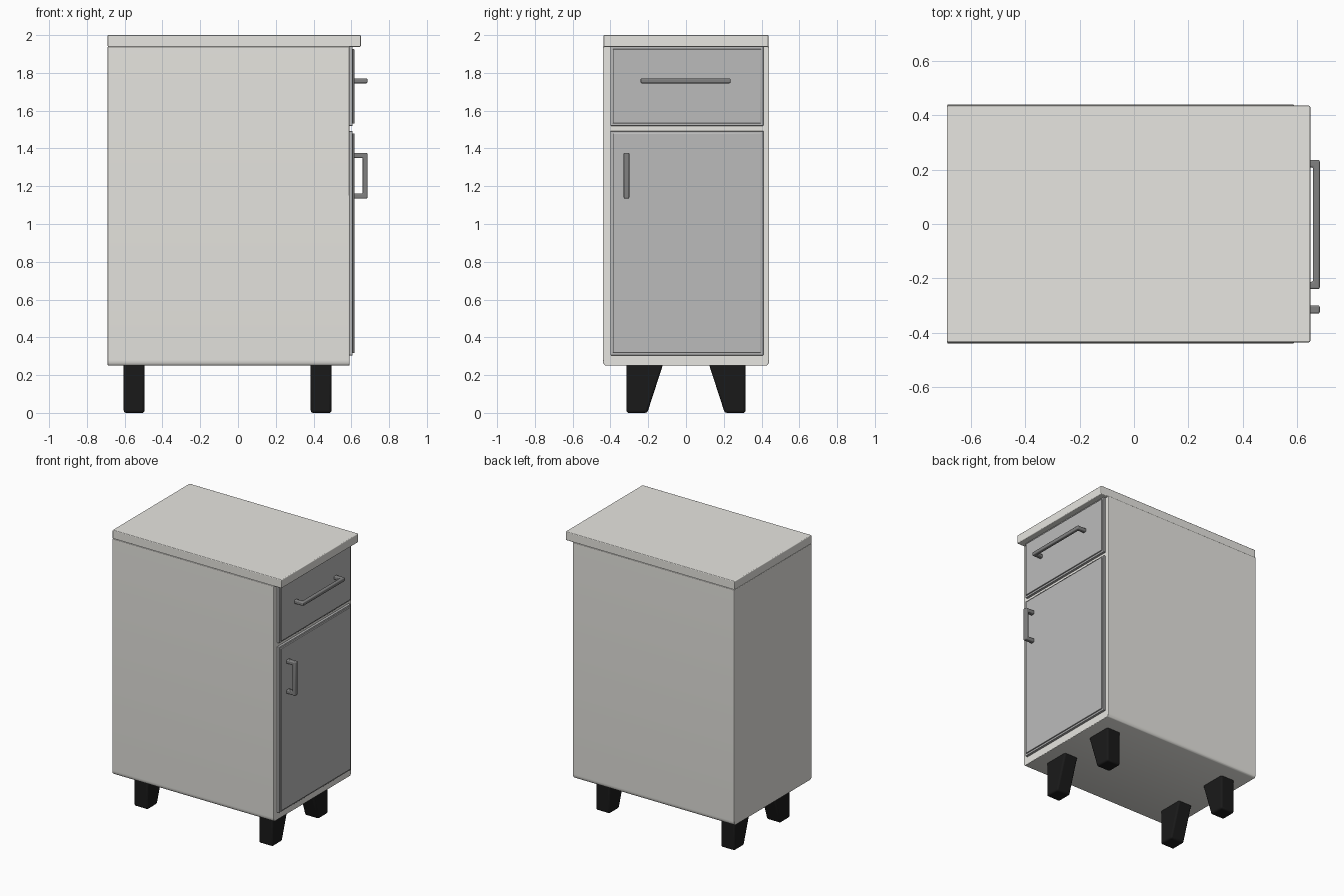
import bpy, bmesh, math
from mathutils import Vector

if "Cube" in bpy.data.objects:
    bpy.data.objects.remove(bpy.data.objects["Cube"])


def material(name, rgb):
    m = bpy.data.materials.new(name)
    m.diffuse_color = (*rgb, 1)
    m.use_nodes = True
    m.node_tree.nodes["Principled BSDF"].inputs["Base Color"].default_value = m.diffuse_color
    return m


WHITE = material("warm_white", (0.80, 0.79, 0.75))
PANEL = material("panel_grey", (0.50, 0.50, 0.50))
METAL = material("handle_metal", (0.22, 0.22, 0.22))
BLACK = material("leg_black", (0.01, 0.01, 0.01))


def finish(name, bm, mat, bevel, segments=3):
    bmesh.ops.recalc_face_normals(bm, faces=bm.faces)
    me = bpy.data.meshes.new(name)
    bm.to_mesh(me)
    bm.free()
    ob = bpy.data.objects.new(name, me)
    bpy.context.collection.objects.link(ob)
    me.materials.append(mat)
    mod = ob.modifiers.new("rounded_edges", "BEVEL")
    mod.width = bevel
    mod.segments = segments
    bpy.context.view_layer.objects.active = ob
    ob.select_set(True)
    bpy.ops.object.shade_smooth_by_angle(angle=math.radians(35))
    ob.select_set(False)
    return ob


def prism(name, points, offset, mat, bevel):
    """Extrude a closed outline of 3D points along an offset."""
    bm = bmesh.new()
    face = bm.faces.new([bm.verts.new(p) for p in points])
    new = bmesh.ops.extrude_face_region(bm, geom=[face])["geom"]
    bmesh.ops.translate(bm, vec=Vector(offset),
                        verts=[v for v in new if isinstance(v, bmesh.types.BMVert)])
    return finish(name, bm, mat, bevel)


def box_points(x, y0, y1, z0, z1):
    return [(x, y0, z0), (x, y1, z0), (x, y1, z1), (x, y0, z1)]


def front_panel(name, y0, y1, z0, z1):
    """Slab with a slightly raised, inset centre field."""
    bm = bmesh.new()
    face = bm.faces.new([bm.verts.new(p) for p in box_points(0.585, y0, y1, z0, z1)])
    new = bmesh.ops.extrude_face_region(bm, geom=[face])["geom"]
    bmesh.ops.translate(bm, vec=(0.022, 0, 0),
                        verts=[v for v in new if isinstance(v, bmesh.types.BMVert)])
    bmesh.ops.recalc_face_normals(bm, faces=bm.faces)
    front = max(bm.faces, key=lambda f: f.calc_center_median().x)
    bmesh.ops.inset_individual(bm, faces=[front], thickness=0.018)
    field = bmesh.ops.extrude_face_region(bm, geom=[front])["geom"]
    bmesh.ops.translate(bm, vec=(0.009, 0, 0),
                        verts=[v for v in field if isinstance(v, bmesh.types.BMVert)])
    bmesh.ops.delete(bm, geom=[front], context='FACES_ONLY')
    return finish(name, bm, PANEL, 0.002, 2)


def handle(name, start, end, across):
    """U-shaped bar running from start to end, standing out along x."""
    run = (Vector(end) - Vector(start)).normalized() * 0.027
    x0, x1 = Vector((0.61, 0, 0)), Vector((0.685, 0, 0))
    xi = Vector((0.66, 0, 0))
    a, b = Vector(start), Vector(end)
    outline = [a + x0, a + x1, b + x1, b + x0,
               b - run + x0, b - run + xi, a + run + xi, a + run + x0]
    return prism(name, outline, across, METAL, 0.006)


# Cabinet body: softly rounded lower long edges
r = 0.03
side = [(-0.44, 1.94), (-0.44, 0.25 + r)]
for k in range(1, 5):
    a = math.pi / 2 * k / 4
    side.append((-0.44 + r * (1 - math.cos(a)) * 0.5, 0.25 + r * (1 - math.sin(a))))
outline = side + [(-y, z) for y, z in reversed(side)]
prism("cabinet_body", [(-0.69, y, z) for y, z in outline], (1.28, 0, 0), WHITE, 0.004)

# Worktop, overhanging the front
prism("worktop", box_points(-0.69, -0.436, 0.436, 1.938, 2.0), (1.34, 0, 0), WHITE, 0.005)

# Drawer and door fronts
front_panel("drawer_front", -0.40, 0.41, 1.52, 1.938)
front_panel("door", -0.40, 0.41, 0.305, 1.492)

# Handles
handle("drawer_handle", (0, -0.24, 1.745), (0, 0.236, 1.745), (0, 0, 0.026))
handle("door_handle", (0, -0.33, 1.135), (0, -0.33, 1.377), (0, 0.03, 0))

# Four tapered legs
for x, end in ((-0.605, "back"), (0.385, "front")):
    for s, hand in ((-1, "near"), (1, "far")):
        pts = [(x, s * y, z) for y, z in
               ((0.12, 0.262), (0.205, 0.0), (0.315, 0.0), (0.315, 0.262))]
        prism(f"leg_{end}_{hand}", pts, (0.11, 0, 0), BLACK, 0.012)
